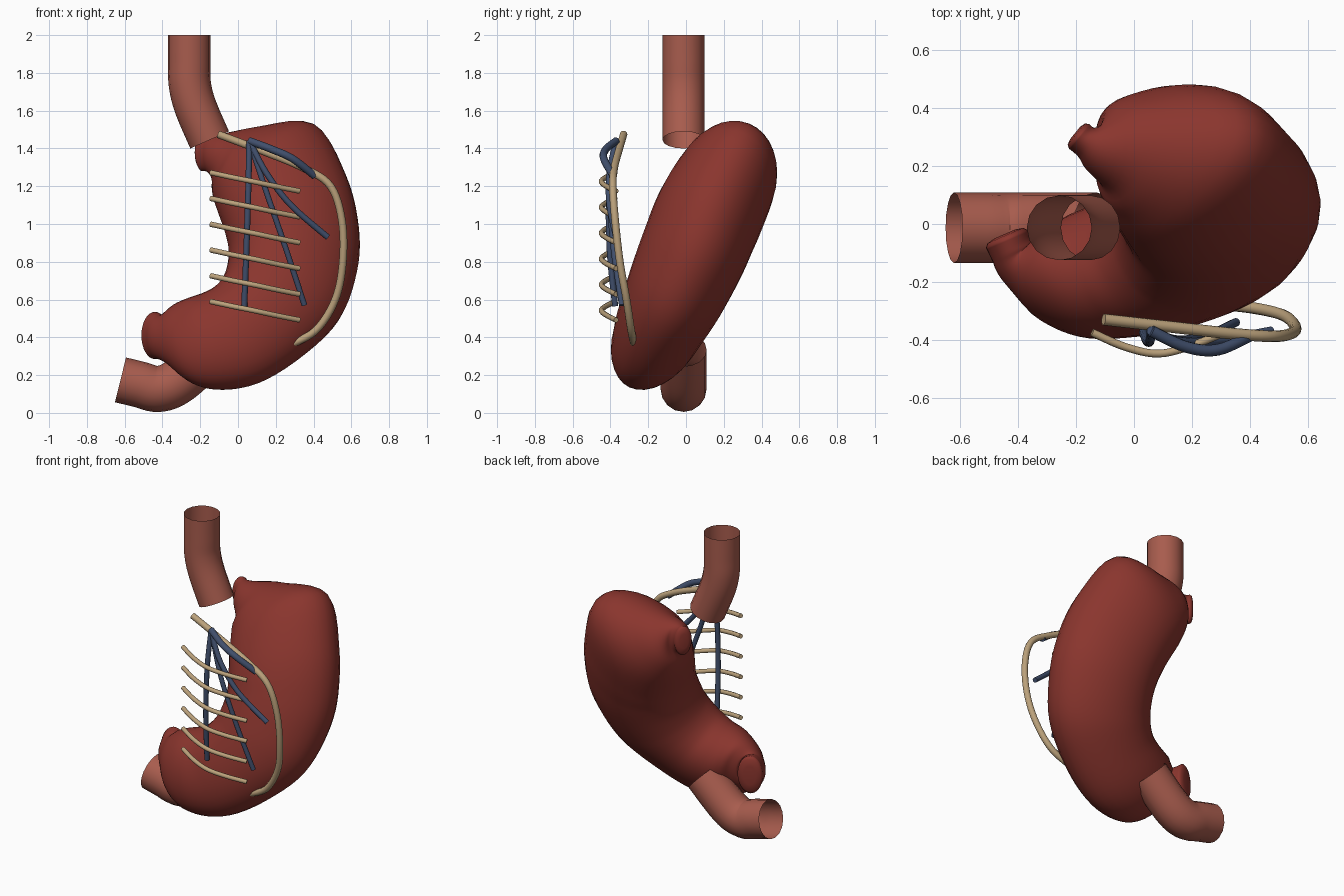
import bpy, bmesh, math
from mathutils import Vector as V

if "Cube" in bpy.data.objects:
    bpy.data.objects.remove(bpy.data.objects["Cube"])


def material(name, rgb):
    m = bpy.data.materials.new(name)
    m.diffuse_color = (*rgb, 1)
    m.use_nodes = True
    m.node_tree.nodes["Principled BSDF"].inputs["Base Color"].default_value = m.diffuse_color
    return m


RED = material("stomach red", (0.255, 0.036, 0.027))
PINK = material("tube pink", (0.39, 0.107, 0.075))
TAN = material("nerve tan", (0.50, 0.36, 0.20))
BLUE = material("vein blue", (0.052, 0.078, 0.15))


def smooth_path(rows, steps):
    """Catmull-Rom interpolation of equal-length number rows."""
    out = []
    n = len(rows)
    for i in range(n - 1):
        p0, p1, p2 = rows[max(i - 1, 0)], rows[i], rows[i + 1]
        p3 = rows[min(i + 2, n - 1)]
        for s in range(steps):
            t = s / steps
            out.append([0.5 * (2 * b + (c - a) * t + (2 * a - 5 * b + 4 * c - d) * t ** 2
                               + (3 * b - a - 3 * c + d) * t ** 3)
                        for a, b, c, d in zip(p0, p1, p2, p3)])
    out.append(list(rows[-1]))
    return out


def clamp(x):
    return max(0, min(1, x))


def tangent(pts, i):
    return (pts[min(i + 1, len(pts) - 1)] - pts[max(i - 1, 0)]).normalized()


def loft(name, frames, sides, mat, caps=True, angle=40):
    """Skin egg-shaped rings given as (centre, axis, axis, egg amount)."""
    bm = bmesh.new()
    rings = []
    for c, u, v, e in frames:
        rings.append([bm.verts.new(c + u * (math.cos(a) - e * math.sin(a) ** 2) + v * math.sin(a))
                      for a in (2 * math.pi * k / sides for k in range(sides))])
    for r, q in zip(rings, rings[1:]):
        for k in range(sides):
            j = (k + 1) % sides
            bm.faces.new((r[k], r[j], q[j], q[k]))
    if caps:
        bm.faces.new(rings[0][::-1])
        bm.faces.new(rings[-1])
    bmesh.ops.recalc_face_normals(bm, faces=bm.faces)
    me = bpy.data.meshes.new(name)
    bm.to_mesh(me)
    bm.free()
    me.materials.append(mat)
    ob = bpy.data.objects.new(name, me)
    bpy.context.collection.objects.link(ob)
    bpy.ops.object.select_all(action='DESELECT')
    ob.select_set(True)
    bpy.context.view_layer.objects.active = ob
    bpy.ops.object.shade_smooth_by_angle(angle=math.radians(angle))
    return ob


def tube(name, points, radius, mat, sides=12, caps=True, steps=6):
    pts = [V(p) for p in smooth_path(points, steps)]
    frames = []
    for i, p in enumerate(pts):
        t = tangent(pts, i)
        u = t.cross(V((0, 1, 0))).normalized()
        frames.append((p, u * radius, t.cross(u) * radius, 0))
    return loft(name, frames, sides, mat, caps)


# Stomach: lesser curve x,z / greater curve x,z / lesser y, greater y offset / half depth / upright
sections = [
    (-.19, 1.28, -.19, 1.475, .045, .045, .055, 1),
    (-.16, 1.275, -.16, 1.47, .025, .025, .06, .8),
    (-.14, 1.24, -.09, 1.475, .03, .0, .11, .3),
    (-.135, 1.16, .10, 1.505, .05, .0, .195, 0),
    (-.105, 1.06, .41, 1.515, .05, .0, .26, 0),
    (-.07, .96, .575, 1.25, .03, .0, .287, 0),
    (-.05, .87, .64, .98, .01, .03, .287, 0),
    (-.055, .79, .63, .75, .0, .03, .28, 0),
    (-.08, .71, .54, .505, .0, .01, .265, 0),
    (-.13, .645, .34, .31, .0, .0, .245, 0),
    (-.20, .61, .11, .17, .0, .0, .225, 0),
    (-.27, .59, -.11, .135, -.01, -.01, .20, 0),
    (-.33, .565, -.27, .175, .0, .0, .15, 0),
    (-.395, .52, -.38, .265, .03, .03, .095, .6),
    (-.42, .525, -.42, .285, .065, .065, .078, 1),
    (-.44, .535, -.44, .285, .105, .105, .078, 1),
]


def lean(z):
    return 0.08 + 0.385 * (z - 1) - 0.1 * max(0, .5 - z) + 0.1 * max(0, z - 1.05)


ends = []
for ax, az, bx, bz, da, db, d, up in smooth_path(sections, 5):
    mid = (az + bz) / 2
    ya = lean(mid + (az - mid) * (1 - up)) + da
    yb = lean(mid + (bz - mid) * (1 - up)) + db
    ends.append((V((ax, ya, az)), V((bx, yb, bz)), d))
centres = [(a + b) / 2 for a, b, d in ends]
frames = []
for i, (a, b, d) in enumerate(ends):
    n = tangent(centres, i).cross(b - a).normalized()
    frames.append((centres[i], (b - a) / 2, n * d, .15 * clamp((d - .1) / .15)))


def dome(frame, direction):
    """Two shrinking rings that round off an end stub."""
    c, u, v, e = frame
    return [(c + direction * h, u * s, v * s, 0) for h, s in ((.012, .86), (.018, .5))]


first = dome(frames[0], -tangent(centres, 0))
last = dome(frames[-1], tangent(centres, len(centres) - 1))
loft("stomach", first[::-1] + frames + last, 32, RED, angle=75)

# Open tubes in and out
tube("oesophagus", [(-.258, -.013, 2), (-.258, -.013, 1.86), (-.255, -.013, 1.74),
                    (-.225, -.013, 1.62), (-.15, -.013, 1.445)], .112, PINK, 16, False)
tube("duodenum", [(-.622, -.013, .175), (-.52, -.013, .15), (-.42, -.013, .127),
                  (-.31, -.013, .172), (-.13, -.013, .335)], .122, PINK, 16, False)

# Large nerve along the greater curve
tube("main_nerve", [(-.105, -.33, 1.475), (.12, -.355, 1.39), (.35, -.38, 1.295),
                    (.49, -.388, 1.2), (.55, -.375, 1.02), (.555, -.35, .8),
                    (.515, -.315, .6), (.41, -.29, .435), (.25, -.272, .35)], .02, TAN)

# Six parallel small nerves
for k in range(6):
    z = 1.272 - .1365 * k
    tube(f"nerve_branch_{k + 1}", [(-.145, -.375, z), (-.03, -.425, z - .025),
                                   (.085, -.448, z - .048), (.2, -.42, z - .073),
                                   (.325, -.37, z - .098)], .014, TAN, 10)

# Veins fanning out from one hub
hub = (.06, -.37, 1.44)
tube("vein_1", [hub, (.18, -.425, 1.395), (.29, -.435, 1.345), (.405, -.385, 1.255)], .02, BLUE)
tube("vein_2", [hub, (.15, -.405, 1.27), (.28, -.405, 1.10), (.475, -.37, .93)], .016, BLUE)
tube("vein_3", [hub, (.15, -.40, 1.17), (.25, -.385, .88), (.352, -.34, .57)], .015, BLUE)
tube("vein_4", [hub, (.055, -.405, 1.2), (.045, -.405, .88), (.033, -.375, .565)], .016, BLUE)
